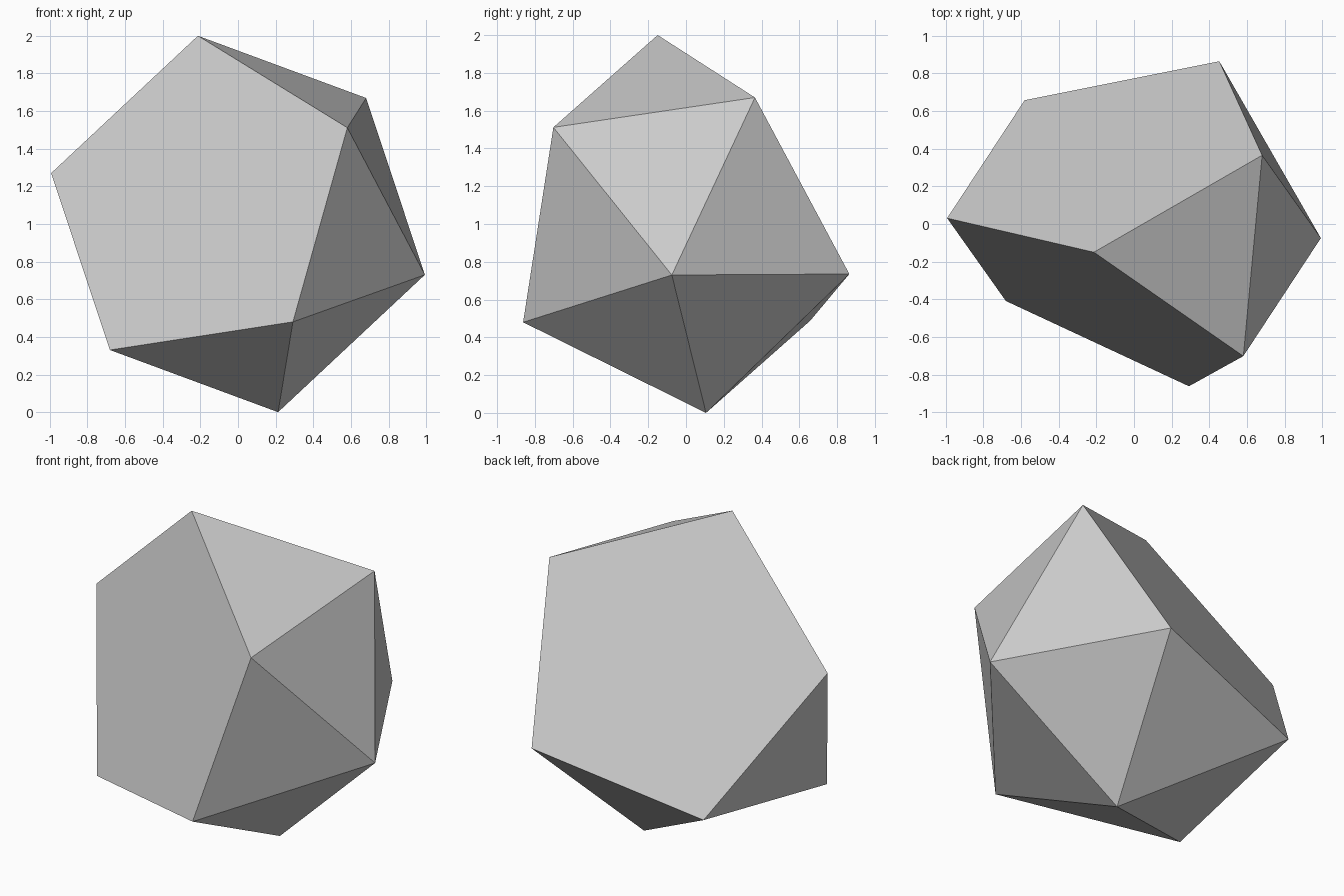
import bpy, bmesh
from mathutils import Vector, Matrix

cube = bpy.data.objects.get("Cube")
if cube:
    bpy.data.objects.remove(cube, do_unlink=True)

# Flat grey material
grey = bpy.data.materials.new("plain grey")
grey.use_nodes = True
colour = (0.6, 0.6, 0.6, 1)
grey.diffuse_color = colour
grey.node_tree.nodes["Principled BSDF"].inputs["Base Color"].default_value = colour

# Icosahedron corners from three golden rectangles, without the two
# corners beside one edge, which leaves two pentagons
PHI = (1 + 5 ** 0.5) / 2
bm = bmesh.new()
for s in (-1, 1):
    for t in (-PHI, PHI):
        for co in ((s, t, 0), (0, s, t), (t, 0, s)):
            if co[0] != 0 or co[1] < 0:
                bm.verts.new(co)

# Wrap the corners in faces and merge the flat triangles into pentagons
bmesh.ops.convex_hull(bm, input=bm.verts[:])
bmesh.ops.dissolve_limit(bm, angle_limit=0.02, verts=bm.verts[:], edges=bm.edges[:])
bmesh.ops.recalc_face_normals(bm, faces=bm.faces[:])

# Tilt the solid: shared pentagon edge along x_axis, its outward side along y_axis
top = Vector((-0.213, -0.128, 1.0))
side = Vector((-0.993, 0.053, 0.27))
x_axis = (top - side).normalized()
y_axis = (top + side).normalized()
z_axis = x_axis.cross(y_axis)
tilt = Matrix((x_axis, y_axis, z_axis)).transposed().to_4x4()
scale = (top - side).length / 2
bm.transform(Matrix.Translation((0, -0.022, 1)) @ tilt @ Matrix.Scale(scale, 4))

# Rest the lowest corner on the ground
lowest = min(v.co.z for v in bm.verts)
bmesh.ops.translate(bm, verts=bm.verts[:], vec=(0, 0, -lowest))

mesh = bpy.data.meshes.new("faceted_solid")
bm.to_mesh(mesh)
bm.free()
mesh.materials.append(grey)
solid = bpy.data.objects.new("faceted_solid", mesh)
bpy.context.collection.objects.link(solid)
